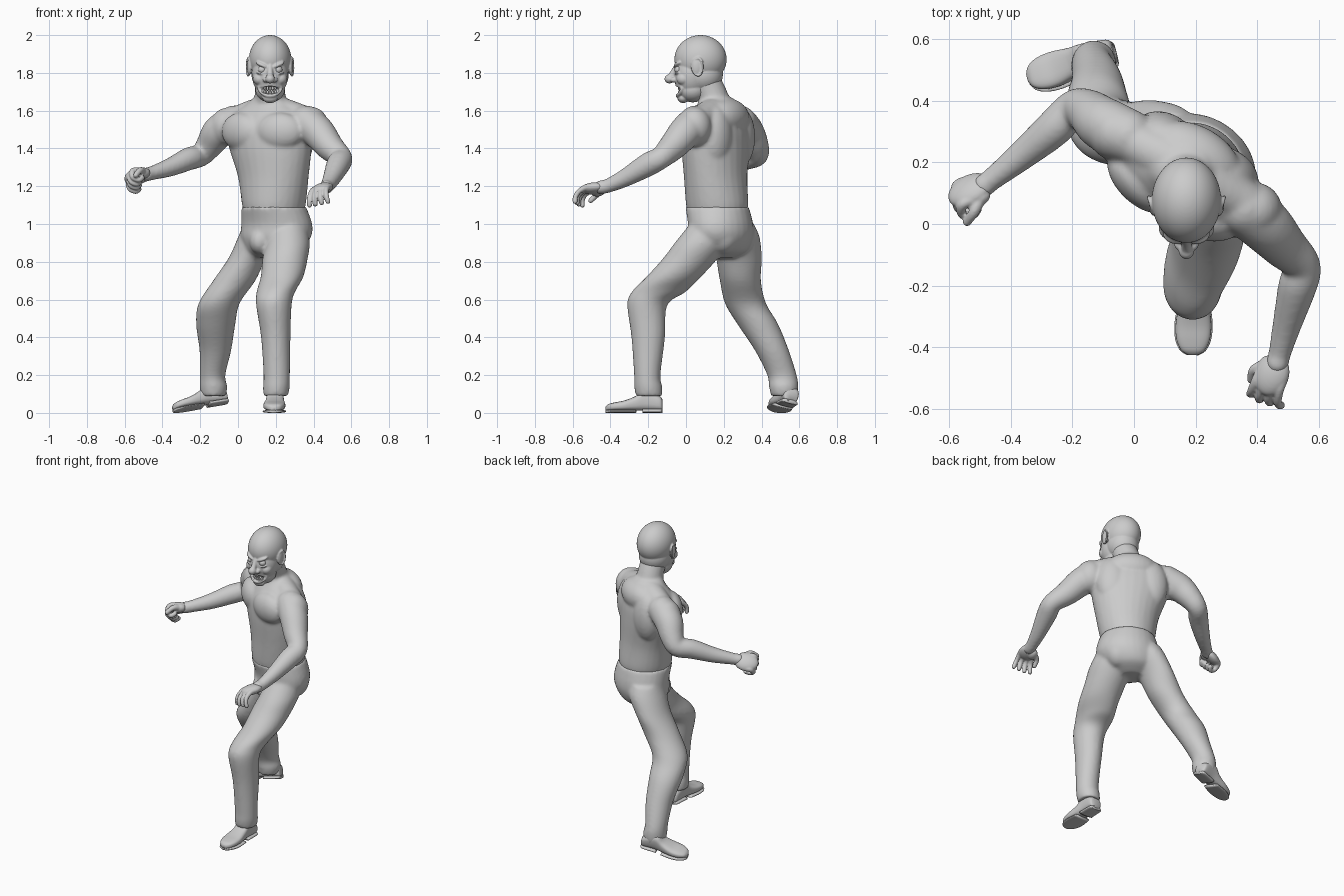
import bpy, bmesh, math
from mathutils import Vector, Matrix

if "Cube" in bpy.data.objects:
    bpy.data.objects.remove(bpy.data.objects["Cube"])


def spline(rows, n=5):
    """Catmull-Rom interpolation of equal-length tuples."""
    p = [rows[0]] + list(rows) + [rows[-1]]
    out = []
    for i in range(1, len(p) - 2):
        for k in range(n):
            t = k / n
            out.append([0.5 * (2 * b + (c - a) * t + (2 * a - 5 * b + 4 * c - d) * t * t
                               + (3 * b - a - 3 * c + d) * t ** 3)
                        for a, b, c, d in zip(*p[i - 1:i + 3])])
    return out + [list(rows[-1])]


def loft(bm, rings):
    vs = [[bm.verts.new(p) for p in r] for r in rings]
    n = len(vs[0])
    for a, b in zip(vs, vs[1:]):
        for i in range(n):
            bm.faces.new((a[i], a[(i + 1) % n], b[(i + 1) % n], b[i]))
    bm.faces.new(vs[0])
    bm.faces.new(vs[-1])


def circle(n=28):
    return [(math.cos(2 * math.pi * i / n), math.sin(2 * math.pi * i / n)) for i in range(n)]


def stack(bm, rows, yaw=0):
    """Horizontal elliptical sections (x, y, z, half width, half depth)."""
    c, s = math.cos(yaw), math.sin(yaw)
    loft(bm, [[(x + a * u * c - b * v * s, y + a * u * s + b * v * c, z) for u, v in circle()]
              for x, y, z, a, b in spline(rows)])


def blob(bm, loc, rad, rot=None, sub=4):
    m = Matrix.Translation(loc) @ (rot or Matrix()) @ Matrix.Diagonal((*rad, 1))
    bmesh.ops.create_icosphere(bm, subdivisions=sub, radius=1, matrix=m)


def tube(bm, rows):
    """Round limb through (x, y, z, radius) with rounded ends."""
    pts = spline(rows)
    q, prev, rings = None, None, []
    for i, p in enumerate(pts):
        t = (Vector(pts[min(i + 1, len(pts) - 1)][:3]) - Vector(pts[max(i - 1, 0)][:3])).normalized()
        q = t.to_track_quat('Z', 'Y') if q is None else prev.rotation_difference(t) @ q
        prev = t
        rings.append([Vector(p[:3]) + q @ Vector((u * p[3], v * p[3], 0)) for u, v in circle(20)])
    loft(bm, rings)
    for r in (rows[0], rows[-1]):
        blob(bm, r[:3], [r[3]] * 3, sub=3)


def finish(name, bm, voxel=0, smooth=0):
    bmesh.ops.recalc_face_normals(bm, faces=bm.faces)
    me = bpy.data.meshes.new(name)
    bm.to_mesh(me)
    bm.free()
    me.shade_smooth()
    ob = bpy.data.objects.new(name, me)
    bpy.context.collection.objects.link(ob)
    if voxel:
        m = ob.modifiers.new("fuse", 'REMESH')
        m.mode, m.voxel_size, m.use_smooth_shade = 'VOXEL', voxel, True
        s = ob.modifiers.new("soften", 'SMOOTH')
        s.factor, s.iterations = 0.5, smooth
    return ob


YAW = math.radians(-30)
TURN = Matrix.Rotation(YAW, 4, 'Z')


def T(x, y, z):
    """Torso space to world."""
    return Vector((0.167, 0.16, z)) + TURN @ Vector((x, y, 0))


# Trousers: pelvis and two striding legs
bm = bmesh.new()
stack(bm, [(.17, .18, .82, .08, .07), (.185, .19, .86, .15, .13), (.2, .185, .93, .193, .163),
           (.205, .183, 1.0, .195, .165), (.19, .165, 1.09, .173, .167)], YAW)
stack(bm, [(.265, .14, 1.0, .1, .12), (.265, .08, .9, .115, .14), (.25, .025, .82, .12, .145),
           (.233, -.065, .72, .113, .145), (.2, -.145, .64, .102, .143), (.19, -.205, .57, .094, .106),
           (.2, -.2, .4, .078, .089), (.205, -.205, .2, .07, .07), (.203, -.2, .14, .071, .074),
           (.2, -.195, .09, .066, .072)])
stack(bm, [(.13, .25, 1.0, .1, .11), (.11, .26, .93, .11, .13), (.05, .28, .82, .1, .122),
           (-.02, .288, .7, .112, .109), (-.1, .315, .58, .109, .109), (-.118, .38, .47, .104, .108),
           (-.12, .455, .33, .084, .09), (-.135, .508, .2, .068, .078), (-.13, .517, .14, .073, .078),
           (-.13, .52, .09, .066, .07)])
blob(bm, (.115, .1, .91), (.055, .07, .07))
for s in (-1, 1):
    blob(bm, T(s * .07, .055, .95) + Vector((.033, .025, 0)), (.09, .09, .11))
finish("trousers", bm, .01, 8)

# Bare torso with arms, turned to the model's right
bm = bmesh.new()
stack(bm, [(.19, .165, 1.04, .15, .145), (.19, .165, 1.1, .17, .163), (.187, .157, 1.25, .196, .158),
           (.172, .158, 1.4, .235, .16), (.167, .16, 1.5, .25, .153), (.167, .165, 1.58, .225, .125),
           (.167, .165, 1.63, .14, .095), (.168, .16, 1.67, .085, .085)], YAW)
tube(bm, [(.17, .17, 1.58, .09), (.17, .135, 1.69, .081), (.17, .09, 1.78, .08)])
tube(bm, [(.0, .265, 1.555, .072), (.17, .18, 1.595, .085), (.35, .075, 1.555, .072)])
blob(bm, T(0, .065, 1.565), (.16, .1, .1), TURN)
for s in (-1, 1):
    blob(bm, T(s * .118, -.095, 1.49), (.128, .07, .1), TURN @ Matrix.Rotation(s * .25, 4, 'Z'))
    blob(bm, T(s * .115, .065, 1.46), (.11, .085, .17), TURN)
    tube(bm, [(*T(s * .055, .1, z), .05) for z in (1.1, 1.28, 1.45)])
blob(bm, (.39, .045, 1.515), (.09, .09, .105))
blob(bm, (-.06, .295, 1.515), (.088, .09, .1))
tube(bm, [(.36, .05, 1.54, .088), (.425, -.005, 1.485, .088), (.485, -.07, 1.41, .075),
          (.545, -.135, 1.35, .06), (.53, -.2, 1.315, .063), (.495, -.33, 1.24, .047),
          (.472, -.42, 1.2, .037), (.465, -.45, 1.195, .038)])
tube(bm, [(-.02, .285, 1.54, .088), (-.1, .325, 1.49, .088), (-.15, .365, 1.42, .073),
          (-.195, .375, 1.365, .06), (-.26, .31, 1.345, .061), (-.36, .225, 1.3, .049),
          (-.46, .145, 1.268, .037), (-.485, .125, 1.262, .038)])
finish("torso_and_arms", bm, .0095, 8)


# Hands: palm, four jointed fingers, thumb
def hand(name, wrist, fwd, thumb, palm, curl, splay, k):
    w, f = Vector(wrist), Vector(fwd).normalized()
    s = Vector(thumb)
    s = (s - f * s.dot(f)).normalized()
    n = f.cross(s)
    n = n if n.dot(Vector(palm)) > 0 else -n
    bm = bmesh.new()
    rot = Matrix((s, f, n)).transposed().to_4x4()
    blob(bm, w + f * .045 * k, (.046 * k, .058 * k, .025 * k), rot)
    blob(bm, w + (f * .035 + s * .025 + n * .01) * k, (.025 * k, .035 * k, .022 * k), rot)
    for i in range(4):
        off = .034 - .0225 * i
        p = w + (f * (.08 - .004 * abs(i - 1)) + s * off) * k
        rows, ang = [(*(p - f * .03 * k), .013 * k), (*p, .0135 * k)], 0
        for seg in (.034, .026, .02):
            ang += curl
            p = p + (f * math.cos(ang) + n * math.sin(ang) + s * off * splay) * seg * k
            rows.append((*p, .011 * k))
        tube(bm, rows)
    p = w + (f * .03 + s * .03 + n * .01) * k
    tube(bm, [(*p, .017 * k), (*(p + (s * .025 + f * .025 + n * .008) * k), .013 * k),
              (*(p + (s * .025 + f * .055 + n * .03) * k), .011 * k)])
    finish(name, bm, .005, 2)


hand("left_hand", (.468, -.44, 1.195), (-.38, -.9, -.12), (-.95, .3, -.2), (0, 0, -1), .5, 4, 1.2)
hand("right_hand", (-.48, .135, 1.26), (-.85, -.42, -.12), (.35, -.5, .6), (.4, -.6, -.6), 1.2, 0, 1.3)


# Shoes: lofted upper, thin sole and heel block
def shoe(name, heel, yaw, pitch, roll):
    m = (Matrix.Translation(heel) @ Matrix.Rotation(yaw, 4, 'Z')
         @ Matrix.Rotation(pitch, 4, 'X') @ Matrix.Rotation(roll, 4, 'Y'))
    prof = [(0, .03, .07), (.015, .042, .09), (.09, .045, .125), (.14, .05, .09),
            (.2, .058, .066), (.25, .054, .056), (.285, .038, .047), (.3, .015, .034)]

    def sections(rows, z0, grow, top=None):
        return [[m @ Vector(((hw + grow) * math.copysign(abs(u) ** .7, u), -d,
                             z0 + ((top or h) - z0) * (.5 + .5 * math.copysign(abs(v) ** .7, v))))
                 for u, v in circle()] for d, hw, h in rows]
    bm = bmesh.new()
    rows = spline(prof, 4)
    loft(bm, sections(rows, .012, 0))
    loft(bm, sections(rows[12:], .0, .004, .016))
    loft(bm, sections(rows[:10], .0, .004, .022))
    finish(name, bm)


shoe("left_shoe", (.2, -.125, 0), math.radians(-2), 0, 0)
shoe("right_shoe", (-.055, .55, .05), math.radians(-74), math.radians(9), math.radians(-14))

# Head: skull, jaw, brows, nose, ears, lips
HX = .17
bm = bmesh.new()
blob(bm, (HX, .077, 1.872), (.112, .138, .128), sub=5)
blob(bm, (HX, .03, 1.79), (.096, .095, .12), sub=5)
blob(bm, (HX, .09, 1.79), (.098, .105, .1), sub=5)
blob(bm, (HX, .035, 1.712), (.078, .078, .068))
blob(bm, (HX, -.015, 1.667), (.04, .03, .027))
tube(bm, [(HX, -.05, 1.835, .014), (HX, -.068, 1.8, .016), (HX, -.085, 1.772, .02)])
blob(bm, (HX, -.087, 1.768), (.025, .027, .024))
for s in (-1, 1):
    blob(bm, (HX + s * .056, -.012, 1.768), (.034, .038, .034))
    blob(bm, (HX + s * .024, -.066, 1.763), (.016, .018, .014))
    blob(bm, (HX + s * .042, -.042, 1.843), (.038, .022, .012),
         Matrix.Rotation(s * .35, 4, 'Z') @ Matrix.Rotation(-s * .4, 4, 'Y'))
    blob(bm, (HX + s * .046, -.04, 1.795), (.028, .02, .007), Matrix.Rotation(-s * .2, 4, 'Y'))
    blob(bm, (HX + s * .11, .058, 1.832), (.012, .026, .044))
    tube(bm, [(HX + s * (.115 + .008 * u), .06 + .028 * u, 1.832 + (.045 + .008 * u) * v, .006)
              for u, v in circle(12) + [(1, 0)]])
tube(bm, [(HX + .058 * u, -.045 + .025 * u * u, 1.705 + .027 * v + .014 * u * u, .01)
          for u, v in circle(12) + [(1, 0)]])
for z in (1.885, 1.905):
    tube(bm, [(HX + x, -.054 + (z - 1.885) * .4 + 5.5 * x * x, z + .004 * math.cos(x * 60), .004)
              for x in (-.05, -.025, 0, .025, .05)])
head = finish("head", bm, .0045, 3)

# Mouth opening
bm = bmesh.new()
blob(bm, (HX, -.05, 1.709), (.052, .04, .021))
cutter = finish("mouth_cutter", bm)
cutter.hide_render = True
cutter.hide_set(True)
cut = head.modifiers.new("mouth", 'BOOLEAN')
cut.operation, cut.object = 'DIFFERENCE', cutter

# Teeth in two rows, and eyeballs
bm = bmesh.new()
for i in range(-3, 4):
    u = i / 3.6
    for dz in (.011, -.011):
        blob(bm, (HX + .05 * u, -.036 + .024 * u * u, 1.706 + dz + .012 * u * u),
             (.0068, .006, .011), sub=2)
finish("teeth", bm)
bm = bmesh.new()
for s in (-1, 1):
    blob(bm, (HX + s * .042, -.038, 1.817), (.023, .023, .021), sub=3)
finish("eyes", bm)
